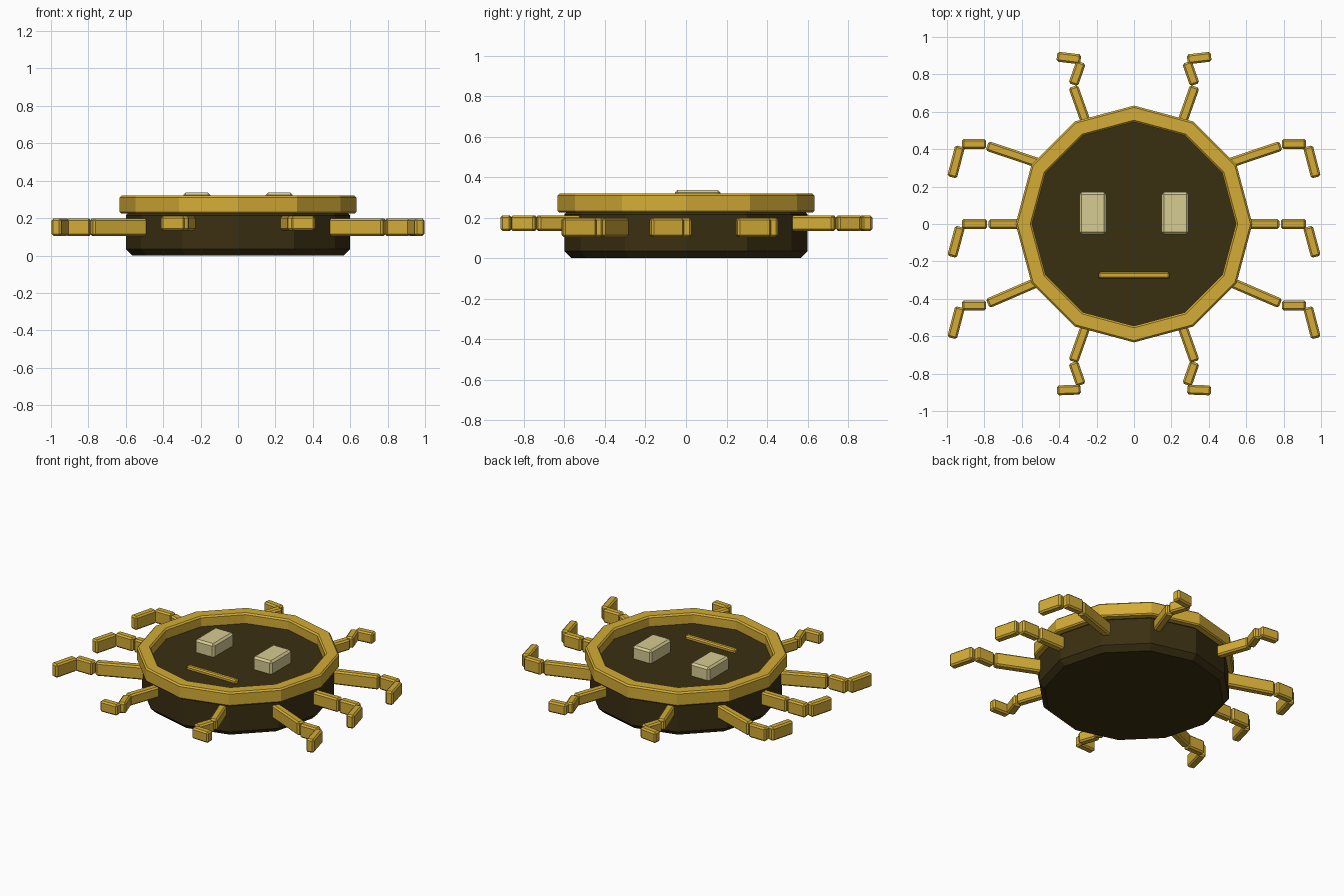
import bpy
import bmesh
import math
from mathutils import Vector

if "Cube" in bpy.data.objects:
    bpy.data.objects.remove(bpy.data.objects["Cube"], do_unlink=True)


def make_material(name, rgb):
    """Flat material from display colour values, stored as linear."""
    color = [((c / 255 + 0.055) / 1.055) ** 2.4 for c in rgb] + [1.0]
    mat = bpy.data.materials.new(name)
    mat.use_nodes = True
    mat.diffuse_color = color
    mat.node_tree.nodes["Principled BSDF"].inputs["Base Color"].default_value = color
    return mat


GOLD = make_material("gold", (212, 172, 54))
DARK = make_material("dark brown", (58, 47, 17))
CREAM = make_material("cream", (214, 204, 146))


def finish(bm, name, mat):
    bmesh.ops.recalc_face_normals(bm, faces=bm.faces)
    mesh = bpy.data.meshes.new(name)
    bm.to_mesh(mesh)
    bm.free()
    mesh.materials.append(mat)
    obj = bpy.data.objects.new(name, mesh)
    bpy.context.collection.objects.link(obj)
    return obj


def lathe(name, profile, mat, closed=False, sides=12):
    """Turn a radius/height profile around z, capping open ends."""
    bm = bmesh.new()
    rings = []
    for r, z in profile:
        angles = [math.tau * i / sides for i in range(sides)]
        rings.append([bm.verts.new((r * math.cos(a), r * math.sin(a), z)) for a in angles])
    pairs = list(zip(rings, rings[1:]))
    if closed:
        pairs.append((rings[-1], rings[0]))
    else:
        bm.faces.new(rings[0])
        bm.faces.new(rings[-1])
    for low, high in pairs:
        for i in range(sides):
            j = (i + 1) % sides
            bm.faces.new((low[i], low[j], high[j], high[i]))
    return finish(bm, name, mat)


def bar(name, start, end, width, z0, z1, mat, bevel=0.01):
    """Bevelled box running between two plan points."""
    start, end = Vector(start), Vector(end)
    run = end - start
    bm = bmesh.new()
    bmesh.ops.create_cube(bm, size=1)
    bmesh.ops.scale(bm, vec=(run.length, width, z1 - z0), verts=bm.verts)
    bmesh.ops.bevel(bm, geom=bm.edges[:], offset=bevel, segments=1, affect='EDGES')
    obj = finish(bm, name, mat)
    mid = (start + end) / 2
    obj.location = (mid.x, mid.y, (z0 + z1) / 2)
    obj.rotation_euler.z = math.atan2(run.y, run.x)
    return obj


# Body drum with chamfered rims, and the raised rim around the face
lathe("body", [(0.565, 0), (0.6, 0.035), (0.6, 0.215), (0.565, 0.25)], DARK)
lathe("face_rim", [(0.545, 0.225), (0.625, 0.225), (0.633, 0.233), (0.633, 0.31),
                   (0.623, 0.32), (0.555, 0.32), (0.545, 0.31)], GOLD, closed=True)

# Face
for side, label in ((1, "left"), (-1, "right")):
    bar(label + "_eye", (side * 0.22, -0.055), (side * 0.22, 0.17), 0.145,
        0.23, 0.337, CREAM, 0.013)
bar("mouth", (-0.19, -0.275), (0.19, -0.275), 0.035, 0.235, 0.272, GOLD, 0.008)

# Legs: start and end of the upper, middle and foot segments, then heights
LEGS = {
    "front": ([(0.22, -0.44), (0.325, -0.735), (0.325, -0.74), (0.283, -0.86),
               (0.285, -0.885), (0.412, -0.89)], 0.135, 0.21),
    "front_side": ([(0.48, -0.295), (0.782, -0.425), (0.79, -0.435), (0.92, -0.435),
                    (0.93, -0.445), (0.973, -0.61)], 0.105, 0.198),
    "middle_side": ([(0.5, 0), (0.777, 0), (0.785, 0), (0.92, 0),
                     (0.93, -0.015), (0.973, -0.175)], 0.105, 0.198),
    "back_side": ([(0.48, 0.315), (0.785, 0.418), (0.79, 0.428), (0.92, 0.428),
                   (0.93, 0.415), (0.973, 0.25)], 0.105, 0.198),
    "back": ([(0.22, 0.44), (0.325, 0.735), (0.325, 0.745), (0.283, 0.865),
              (0.285, 0.88), (0.412, 0.895)], 0.135, 0.21),
}
for leg, (points, z0, z1) in LEGS.items():
    for side, label in ((1, "left"), (-1, "right")):
        plan = [(side * x, y) for x, y in points]
        for i, part in enumerate(("upper", "middle", "foot")):
            bar(f"{label}_{leg}_leg_{part}", plan[2 * i], plan[2 * i + 1],
                0.053, z0, z1, GOLD)
